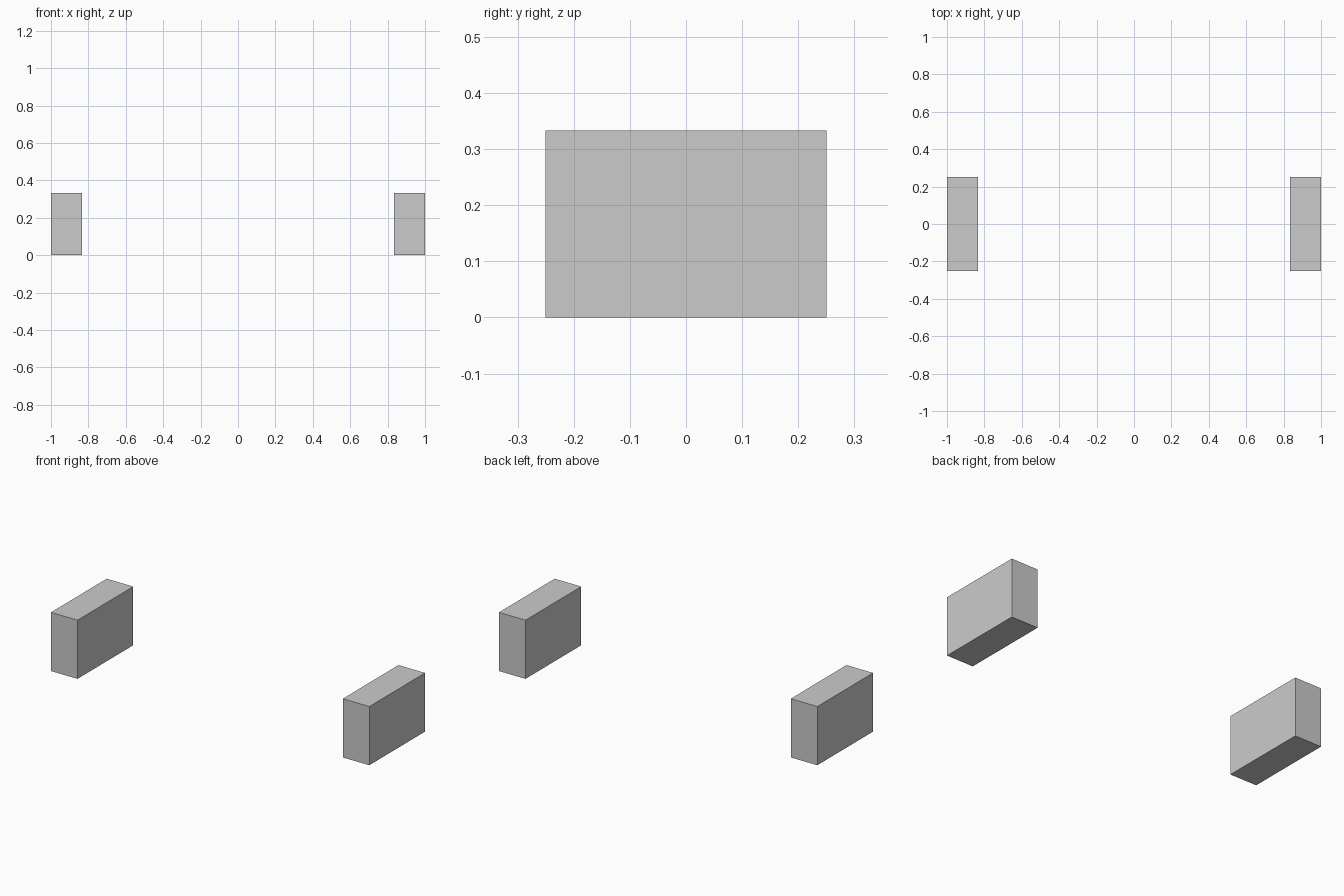
import bpy

if "Cube" in bpy.data.objects:
    bpy.data.objects.remove(bpy.data.objects["Cube"])

WIDTH, DEPTH, HEIGHT = 1 / 6, 0.5, 1 / 3


def add_block(name, side):
    # Upright block standing on the ground, outer face at x = side
    bpy.ops.mesh.primitive_cube_add(
        size=1, location=(side * (1 - WIDTH / 2), 0, HEIGHT / 2))
    block = bpy.context.object
    block.name = name
    block.scale = (WIDTH, DEPTH, HEIGHT)
    bpy.ops.object.transform_apply(location=False, rotation=False, scale=True)


# Matching pair of end blocks
for name, side in (("left_block", -1), ("right_block", 1)):
    add_block(name, side)
